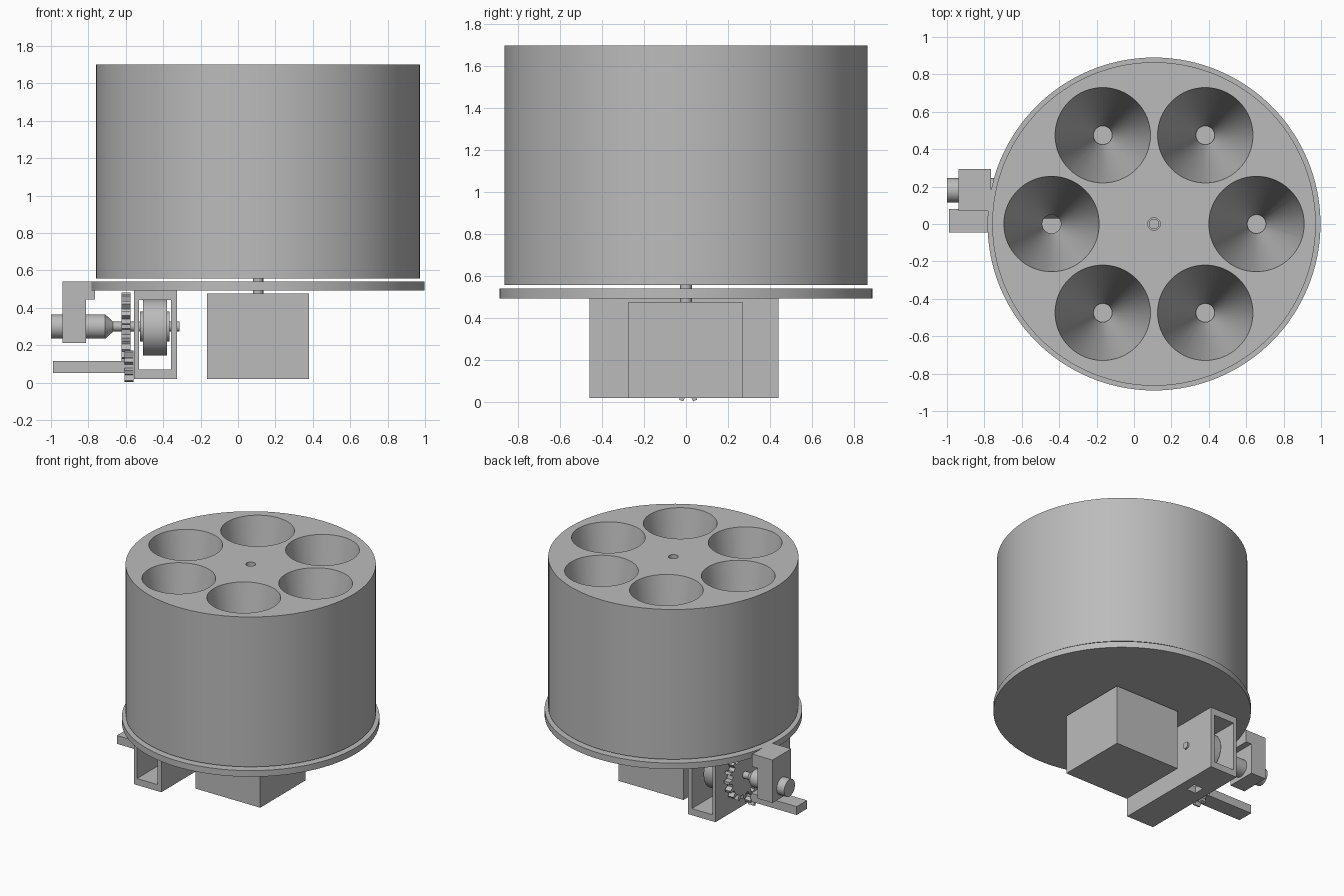
import bpy, bmesh, math
from mathutils import Vector

if "Cube" in bpy.data.objects:
    bpy.data.objects.remove(bpy.data.objects["Cube"])

grey = bpy.data.materials.new("plain_grey")
grey.diffuse_color = (0.5, 0.5, 0.5, 1)
grey.use_nodes = True
grey.node_tree.nodes["Principled BSDF"].inputs["Base Color"].default_value = grey.diffuse_color


def finish(ob, name):
    ob.name = name
    ob.data.materials.clear()
    ob.data.materials.append(grey)
    return ob


def smooth(ob):
    bpy.ops.object.select_all(action='DESELECT')
    ob.select_set(True)
    bpy.context.view_layer.objects.active = ob
    bpy.ops.object.shade_smooth_by_angle(angle=math.radians(30))


def box(name, x, y, z):
    bpy.ops.mesh.primitive_cube_add(size=1)
    ob = bpy.context.object
    for v in ob.data.vertices:
        v.co = [a + (b - a) * (c + 0.5) for (a, b), c in zip((x, y, z), v.co)]
    return finish(ob, name)


def rod(name, start, end, r1, r2=None, sides=64):
    """Cylinder or cone between two points."""
    a, b = Vector(start), Vector(end)
    bpy.ops.mesh.primitive_cone_add(vertices=sides, radius1=r1, radius2=r1 if r2 is None else r2,
                                    depth=(b - a).length, location=(a + b) / 2,
                                    rotation=(b - a).to_track_quat('Z', 'Y').to_euler())
    ob = finish(bpy.context.object, name)
    smooth(ob)
    return ob


def cut(ob, cutters):
    for c in cutters:
        m = ob.modifiers.new("cut", 'BOOLEAN')
        m.operation, m.solver, m.object = 'DIFFERENCE', 'EXACT', c
        bpy.context.view_layer.objects.active = ob
        bpy.ops.object.modifier_apply(modifier=m.name)
        bpy.data.objects.remove(c)
    finish(ob, ob.name)


def gear(name, x0, x1, y, z, r_out, r_root, teeth, turn=0):
    bm = bmesh.new()
    step = 2 * math.pi / teeth
    ring = []
    for i in range(teeth):
        for f, r in ((-0.27, r_root), (-0.15, r_out), (0.15, r_out), (0.27, r_root)):
            t = (i + f + turn) * step
            ring.append(bm.verts.new((x0, y + r * math.cos(t), z + r * math.sin(t))))
    face = bm.faces.new(ring)
    out = bmesh.ops.extrude_face_region(bm, geom=[face])
    bmesh.ops.translate(bm, vec=(x1 - x0, 0, 0),
                        verts=[g for g in out["geom"] if isinstance(g, bmesh.types.BMVert)])
    bmesh.ops.recalc_face_normals(bm, faces=bm.faces)
    me = bpy.data.meshes.new(name)
    bm.to_mesh(me)
    bm.free()
    ob = bpy.data.objects.new(name, me)
    bpy.context.collection.objects.link(ob)
    return finish(ob, name)


CX = 0.107          # turntable axis
AY, AZ = 0.18, 0.30  # dispensing wheel axis

# drum with six funnels and an axle bore
drum = rod("drum", (CX, 0, 0.557), (CX, 0, 1.70), 0.865, sides=128)
slope = (0.255 - 0.05) / (1.70 - 0.557)
cutters = [rod("bore_cutter", (CX, 0, 0.5), (CX, 0, 1.8), 0.034, sides=32)]
for i in range(6):
    x, y = CX + 0.548 * math.cos(i * math.pi / 3), 0.548 * math.sin(i * math.pi / 3)
    cutters.append(rod("funnel_cutter", (x, y, 0.537), (x, y, 1.72),
                       0.05 - 0.02 * slope, 0.255 + 0.02 * slope))
cut(drum, cutters)
smooth(drum)

# base disc with one drop hole
HX = CX - 0.548
disc = rod("base_disc", (CX, 0, 0.493), (CX, 0, 0.54), 0.89, sides=128)
cut(disc, [rod("drop_cutter", (HX, 0, 0.4), (HX, 0, 0.6), 0.05)])
smooth(disc)

# drum motor and axle
box("drum_motor", (-0.167, 0.38), (-0.275, 0.27), (0.02, 0.477))
rod("drum_axle", (CX, 0, 0.47), (CX, 0, 1.65), 0.028, sides=32)

# open-ended channel around the dispensing wheel
channel = box("wheel_channel", (-0.557, -0.325), (-0.46, 0.44), (0.02, 0.493))
cut(channel, [box("inside_cutter", (-0.53, -0.357), (-0.6, 0.6), (0.07, 0.443)),
              rod("inlet_cutter", (HX, 0, 0.4), (HX, 0, 0.6), 0.05),
              box("outlet_cutter", (-0.48, -0.40), (0.09, 0.17), (-0.1, 0.1))])

# dispensing wheel, side hubs and axle
rod("dispensing_wheel", (-0.507, AY, AZ - 0.005), (-0.38, AY, AZ - 0.005), 0.15)
rod("wheel_hub", (-0.525, AY, AZ), (-0.365, AY, AZ), 0.08)
rod("wheel_axle", (-0.69, AY, AZ), (-0.312, AY, AZ), 0.026, sides=32)

# meshing gears and the arm under them
gear("large_gear", -0.622, -0.575, AY, AZ, 0.183, 0.148, 16)
gear("small_gear", -0.607, -0.56, 0.01, 0.088, 0.088, 0.058, 8, turn=0.5)
box("gear_arm", (-0.99, -0.6), (-0.045, 0.08), (0.053, 0.117))

# wheel motor: body, tapered nose and bracket hung beside the disc
rod("wheel_motor", (-1.0, AY, AZ), (-0.71, AY, AZ), 0.065)
rod("motor_nose", (-0.71, AY, AZ), (-0.667, AY, AZ), 0.065, 0.026)
box("motor_bracket", (-0.937, -0.812), (0.07, 0.295), (0.213, 0.54))
box("bracket_lip", (-0.812, -0.765), (0.07, 0.295), (0.445, 0.54))
